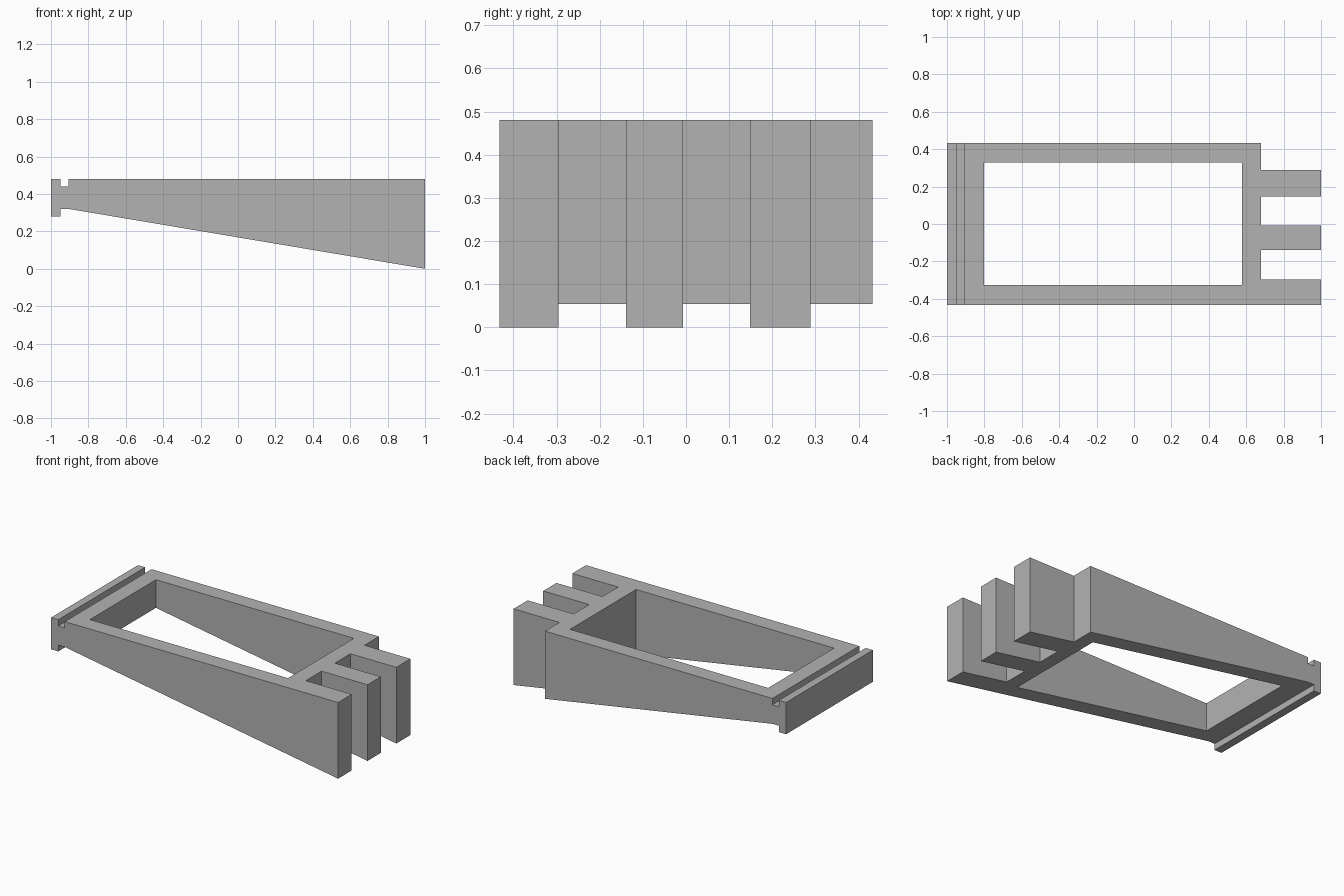
import bpy
import bmesh
from mathutils import Matrix, Vector

default_cube = bpy.data.objects.get("Cube")
if default_cube:
    bpy.data.objects.remove(default_cube, do_unlink=True)

HALF_WIDTH = 0.432
TOP = 0.48

grey = bpy.data.materials.new("plain_grey")
grey.use_nodes = True
colour = (0.45, 0.45, 0.45, 1)
grey.diffuse_color = colour
grey.node_tree.nodes["Principled BSDF"].inputs["Base Color"].default_value = colour


def add_object(name, bm):
    mesh = bpy.data.meshes.new(name)
    bmesh.ops.recalc_face_normals(bm, faces=bm.faces)
    bm.to_mesh(mesh)
    bm.free()
    mesh.materials.append(grey)
    obj = bpy.data.objects.new(name, mesh)
    bpy.context.collection.objects.link(obj)
    return obj


def extrude_profile(name, profile):
    """Sweep an x/z side profile across the full width."""
    bm = bmesh.new()
    face = bm.faces.new([bm.verts.new((x, -HALF_WIDTH, z)) for x, z in profile])
    result = bmesh.ops.extrude_face_region(bm, geom=[face])
    verts = [v for v in result["geom"] if isinstance(v, bmesh.types.BMVert)]
    bmesh.ops.translate(bm, verts=verts, vec=(0, 2 * HALF_WIDTH, 0))
    return add_object(name, bm)


def cut_box(target, name, x_range, y_range):
    """Cut a vertical rectangular opening right through the target."""
    low = Vector((x_range[0], y_range[0], -1))
    high = Vector((x_range[1], y_range[1], 1))
    bm = bmesh.new()
    matrix = Matrix.Translation((low + high) / 2) @ Matrix.Diagonal((high - low).to_4d())
    bmesh.ops.create_cube(bm, size=1, matrix=matrix)
    cutter = add_object(name, bm)
    cutter.hide_render = True
    mod = target.modifiers.new(name, "BOOLEAN")
    mod.operation = "DIFFERENCE"
    mod.solver = "EXACT"
    mod.object = cutter
    bpy.context.view_layer.objects.active = target
    bpy.ops.object.modifier_apply(modifier=mod.name)
    bpy.data.objects.remove(cutter, do_unlink=True)


# Wedge body with the grooved end lip
frame = extrude_profile("wedge_frame", [
    (-1, 0.28), (-0.95, 0.28), (-0.95, 0.32), (-0.905, 0.32), (1, 0),
    (1, TOP), (-0.905, TOP), (-0.905, 0.44), (-0.95, 0.44), (-0.95, TOP), (-1, TOP),
])

# Central opening
cut_box(frame, "window_cutter", (-0.803, 0.577), (-0.327, 0.33))

# Gaps that leave three fingers at the tall end
for gap in [(-0.296, -0.139), (-0.007, 0.148), (0.288, 0.6)]:
    cut_box(frame, "finger_gap_cutter", (0.68, 1.2), gap)
